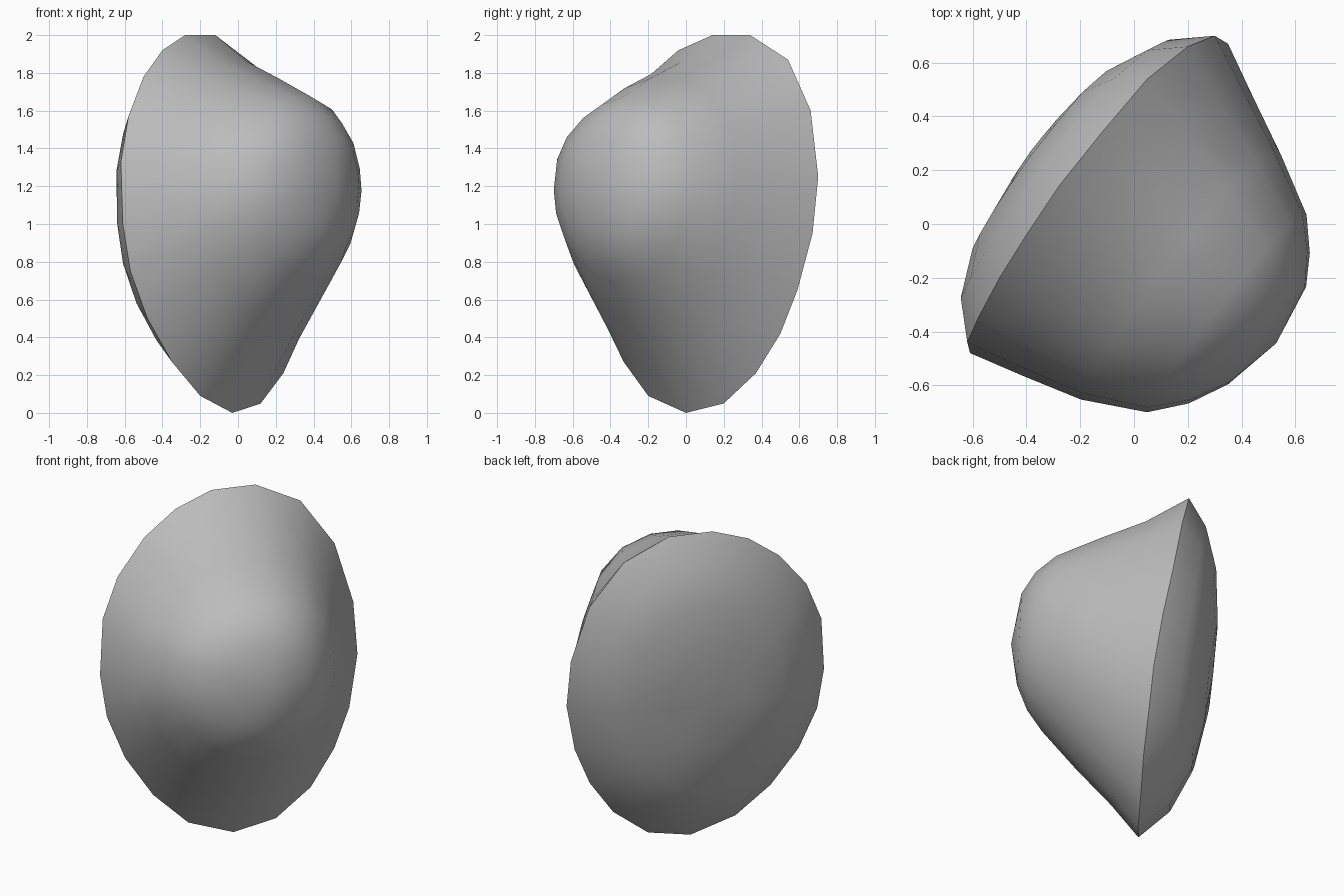
import bpy, bmesh, math
from mathutils import Vector

if "Cube" in bpy.data.objects:
    bpy.data.objects.remove(bpy.data.objects["Cube"])

# Sharp oval rim, slightly tilted
RIM = [(-.28, .14, 2), (-.12, .34, 2), (.05, .54, 1.87), (.2, .66, 1.6), (.3, .7, 1.25),
       (.35, .67, .95), (.35, .59, .65), (.31, .5, .42), (.24, .37, .21), (.12, .2, .05),
       (-.03, 0, 0), (-.2, -.2, .09), (-.35, -.33, .27), (-.48, -.42, .5), (-.57, -.47, .75),
       (-.61, -.48, 1.0), (-.62, -.44, 1.33), (-.58, -.35, 1.57), (-.5, -.2, 1.78), (-.4, -.04, 1.92)]
U = Vector((.62, .785, 0)).normalized()      # along the rim
W = Vector((U.y, -U.x, 0))                   # towards the bulge
CU, CW, CZ = -.01, -.17, 1.0                 # rim centre

# Rings: width scale, height scale, centre along W, centre along U, centre height, tilt scale
FRONT = [(.9, .82, .03, -.03, 1.04, .67), (.785, .655, .255, -.05, 1.115, .48),
         (.63, .49, .475, -.05, 1.18, .26), (.48, .39, .575, -.04, 1.195, .15),
         (.31, .26, .645, -.02, 1.2, .07)]
BACK = [(.84, .84, -.305, CU, CZ, .7), (.6, .6, -.395, CU, CZ, .47), (.3, .3, -.435, CU, CZ, .25)]


def point(u, w, z):
    return U * u + W * w + Vector((0, 0, z))


bm = bmesh.new()
rim = [bm.verts.new(p) for p in RIM]


def skin(rings, tip):
    """Loft from the rim through scaled rings to a tip."""
    loops = [rim]
    for su, sz, w, u, z, t in rings:
        loops.append([bm.verts.new(point(u + su * (Vector(p).dot(U) - CU),
                                         w + t * (Vector(p).dot(W) - CW),
                                         z + sz * (p[2] - CZ))) for p in RIM])
    n = len(RIM)
    for a, b in zip(loops, loops[1:]):
        for i in range(n):
            j = (i + 1) % n
            bm.faces.new((a[i], a[j], b[j], b[i]))
    end = bm.verts.new(tip)
    for i in range(n):
        bm.faces.new((loops[-1][i], loops[-1][(i + 1) % n], end))


skin(FRONT, point(-.02, .69, 1.18))   # deep rounded bulge
skin(BACK, point(CU, -.445, CZ))      # shallow back dome
bmesh.ops.recalc_face_normals(bm, faces=bm.faces)

mesh = bpy.data.meshes.new("stone")
bm.to_mesh(mesh)
bm.free()
stone = bpy.data.objects.new("stone", mesh)
bpy.context.collection.objects.link(stone)

grey = bpy.data.materials.new("grey")
grey.diffuse_color = (.5, .5, .5, 1)
grey.use_nodes = True
grey.node_tree.nodes["Principled BSDF"].inputs["Base Color"].default_value = grey.diffuse_color
mesh.materials.append(grey)

bpy.context.view_layer.objects.active = stone
stone.select_set(True)
bpy.ops.object.shade_smooth_by_angle(angle=math.radians(45))
